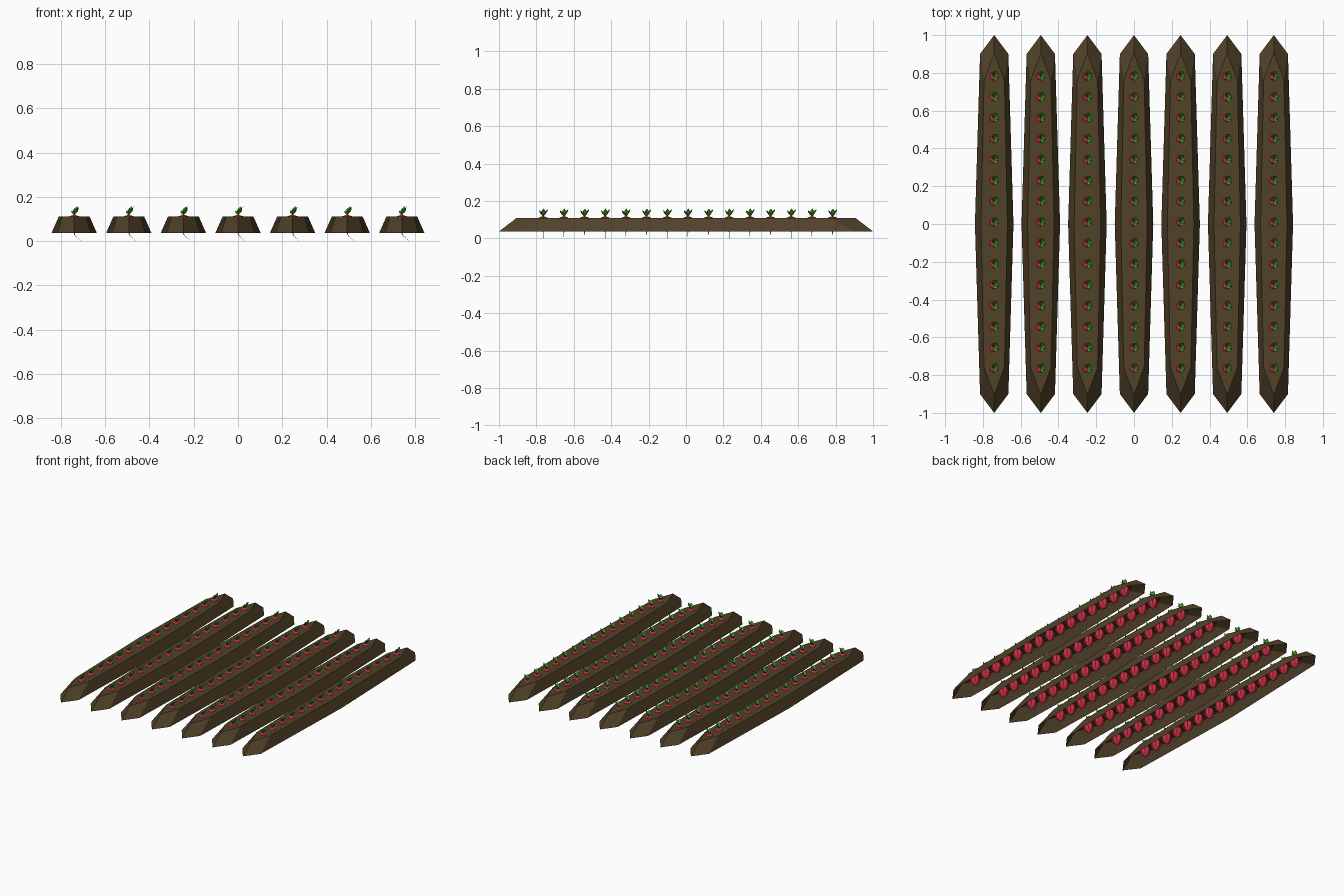
import bpy, math
from mathutils import Vector

if "Cube" in bpy.data.objects:
    bpy.data.objects.remove(bpy.data.objects["Cube"])

def material(name, rgb):
    m = bpy.data.materials.new(name)
    m.diffuse_color = (*rgb, 1)
    m.use_nodes = True
    m.node_tree.nodes["Principled BSDF"].inputs["Base Color"].default_value = m.diffuse_color
    return m

SOIL = material("brown soil", (0.083, 0.054, 0.022))
RED = material("radish red", (0.62, 0.028, 0.065))
GREEN = material("leaf green", (0.05, 0.31, 0.018))
ROOT = material("pale root", (0.50, 0.32, 0.28))

ROWS, PITCH_X = 7, 0.2467
PLANTS, PITCH_Y = 15, 0.1105

def make(name, verts, faces, mat):
    me = bpy.data.meshes.new(name)
    me.from_pydata(verts, [], faces)
    me.materials.append(mat)
    me.update()
    for p in me.polygons:
        p.use_smooth = False
    ob = bpy.data.objects.new(name, me)
    bpy.context.collection.objects.link(ob)
    return ob

def repeat(ob, count, offset):
    a = ob.modifiers.new("Repeat", 'ARRAY')
    a.count = count
    a.use_relative_offset = False
    a.use_constant_offset = True
    a.constant_offset_displace = offset

def plant_out(ob):
    ob.location = (-3 * PITCH_X, 0.01 - 7 * PITCH_Y, 0)
    repeat(ob, PLANTS, (0, PITCH_Y, 0))
    repeat(ob, ROWS, (PITCH_X, 0, 0))

def skin(rings, cap_start=False, cap_end=False):
    n = len(rings[0])
    verts = [v for r in rings for v in r]
    faces = [(k*n + i, k*n + (i+1) % n, (k+1)*n + (i+1) % n, (k+1)*n + i)
             for k in range(len(rings) - 1) for i in range(n)]
    if cap_start:
        faces.append(tuple(reversed(range(n))))
    if cap_end:
        faces.append(tuple(range((len(rings)-1)*n, len(rings)*n)))
    return verts, faces

# soil ridges: tapered, pointed mounds, open underneath
def outline(tip, shoulder_x, shoulder_y, mid_x, z):
    return [(0, -tip, z), (shoulder_x, -shoulder_y, z), (mid_x, 0, z),
            (shoulder_x, shoulder_y, z), (0, tip, z), (-shoulder_x, shoulder_y, z),
            (-mid_x, 0, z), (-shoulder_x, -shoulder_y, z)]

ridge = make("soil_ridges", *skin([outline(1.0, 0.075, 0.9, 0.102, 0.037),
                                   outline(0.905, 0.054, 0.76, 0.07, 0.110)],
                                  cap_end=True), SOIL)
ridge.location.x = -3 * PITCH_X
repeat(ridge, ROWS, (PITCH_X, 0, 0))

# radish bulbs, tops just breaking the soil
def ring(r, z, n=8, cx=0.0):
    return [(cx + r*math.cos(2*math.pi*i/n), r*math.sin(2*math.pi*i/n), z)
            for i in range(n)]

bulb = [(0.003, 0.036), (0.014, 0.044), (0.029, 0.058), (0.036, 0.078),
        (0.033, 0.097), (0.022, 0.112), (0.007, 0.117)]
plant_out(make("radish_bulbs", *skin([ring(r, z) for r, z in bulb], True, True), RED))

# thin curved tail roots
tail = [(0.003, 0, 0.038), (0.0018, 0.002, 0.030), (0.0014, 0.006, 0.023),
        (0.001, 0.016, 0.014), (0.0006, 0.025, 0.008), (0.0004, 0.03, 0.0)]
plant_out(make("radish_tails", *skin([ring(r, z, 5, x) for r, x, z in tail],
                                     False, True), ROOT))

# leaf tufts: wide, lightly folded blades spreading from the crown
verts, faces = [], []
for angle, reach, height, width in [(62, 0.028, 0.042, 0.013), (-55, 0.026, 0.036, 0.012),
                                    (5, 0.025, 0.045, 0.010), (125, 0.018, 0.024, 0.008)]:
    a = math.radians(angle)
    out, side = Vector((math.cos(a), math.sin(a), 0)), Vector((-math.sin(a), math.cos(a), 0))
    b = len(verts)
    for t, w in [(0.0, 0.12), (0.25, 0.3), (0.5, 0.95), (0.75, 0.9), (1.0, 0.06)]:
        mid = out * reach * t ** 1.1 + Vector((0, 0, 0.114 + height * t))
        fold = -out * width * w * 0.15
        verts += [mid + side*width*w + fold, mid, mid - side*width*w + fold]
    for k in range(4):
        for j in range(2):
            i = b + 3*k + j
            faces.append((i, i+1, i+4, i+3))
plant_out(make("radish_leaves", [tuple(v) for v in verts], faces, GREEN))
